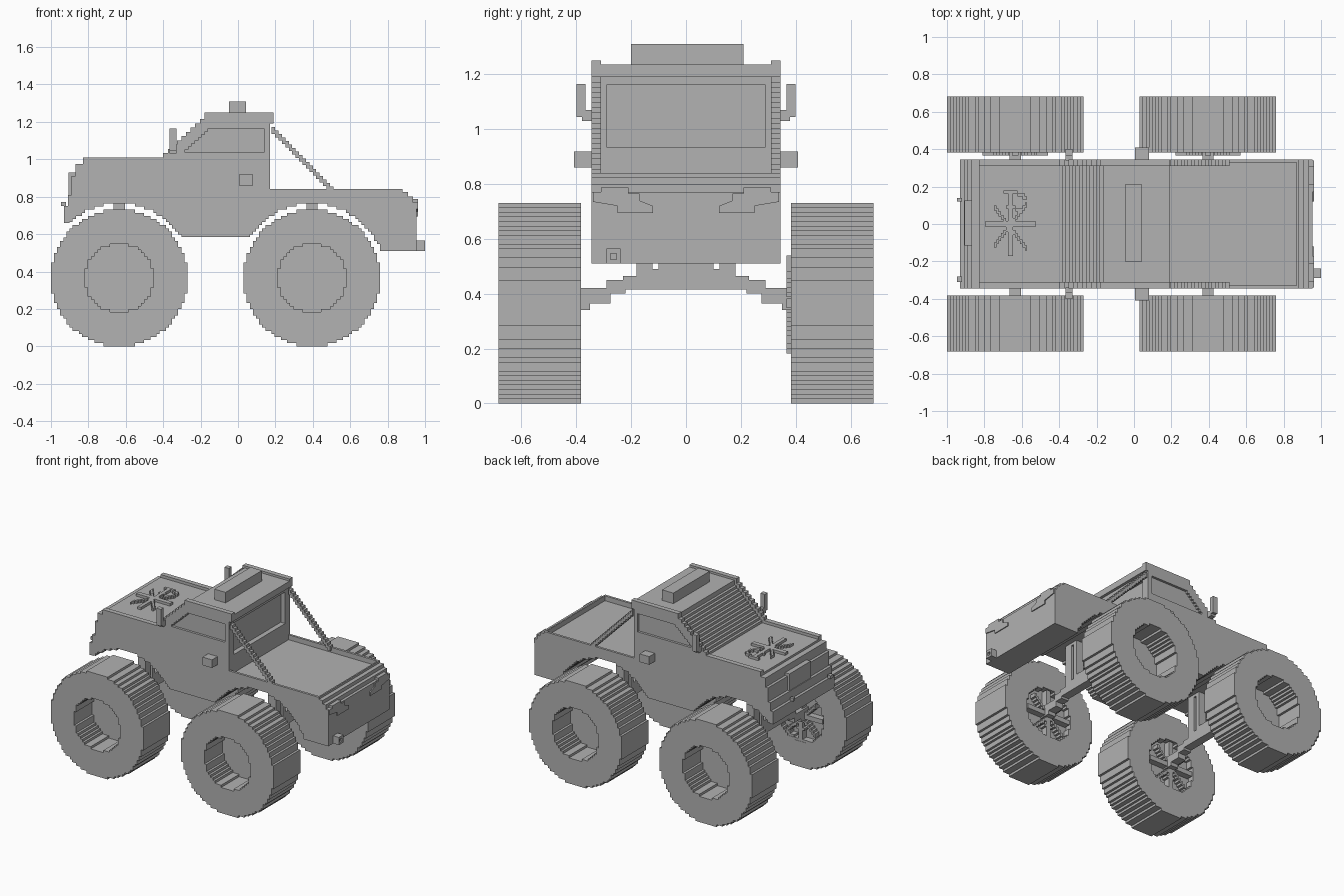
import bpy, bmesh
from math import sqrt

if "Cube" in bpy.data.objects:
    bpy.data.objects.remove(bpy.data.objects["Cube"])

grey = bpy.data.materials.new("plain_grey")
grey.use_nodes = True
colour = (0.445, 0.445, 0.445, 1)
grey.diffuse_color = colour
grey.node_tree.nodes["Principled BSDF"].inputs["Base Color"].default_value = colour

STEP = 0.0166            # size of one small block
AXLE_Z = 22 * STEP       # wheel centre height
AXLES = {"front": -0.635, "rear": 0.395}
SIDES = {"left": 1, "right": -1}


def prism(name, loops, axis, lo, hi):
    """Extrude an outline (plus optional holes) along an axis."""
    lo, hi = sorted((lo, hi))
    k = "xyz".index(axis)
    place = lambda u, v, d: [(d, u, v), (u, d, v), (u, v, d)][k]
    bm = bmesh.new()
    edges = []
    for loop in loops:
        clean = [p for i, p in enumerate(loop) if p != loop[i - 1]]
        vs = [bm.verts.new(place(u, v, lo)) for u, v in clean]
        edges += [bm.edges.new((vs[i - 1], vs[i])) for i in range(len(vs))]
    bmesh.ops.triangle_fill(bm, use_beauty=True, edges=edges, normal=place(0, 0, 1))
    new = bmesh.ops.extrude_face_region(bm, geom=bm.faces[:])["geom"]
    bmesh.ops.translate(bm, vec=place(0, 0, hi - lo),
                        verts=[g for g in new if isinstance(g, bmesh.types.BMVert)])
    bmesh.ops.recalc_face_normals(bm, faces=bm.faces[:])
    mesh = bpy.data.meshes.new(name)
    bm.to_mesh(mesh)
    bm.free()
    mesh.materials.append(grey)
    ob = bpy.data.objects.new(name, mesh)
    bpy.context.collection.objects.link(ob)
    return ob


def rect(u0, u1, v0, v1):
    return [(u0, v0), (u1, v0), (u1, v1), (u0, v1)]


def box(name, x0, x1, y0, y1, z0, z1):
    return prism(name, [rect(x0, x1, z0, z1)], "y", y0, y1)


def disc(n, cu, cv, su=STEP, sv=STEP):
    """Blocky circle outline, n blocks in radius."""
    right, left = [], []
    for j in range(-n, n):
        w = round(sqrt(n * n - (j + 0.5) ** 2))
        for h in (j, j + 1):
            right.append((cu + w * su, cv + h * sv))
            left.append((cu - w * su, cv + h * sv))
    return right + left[::-1]


def steps(a, b, n):
    """Staircase from a to b, rising before running."""
    pts = [a]
    for i in range(1, n + 1):
        u = a[0] + (b[0] - a[0]) * i / n
        v = a[1] + (b[1] - a[1]) * i / n
        pts += [(pts[-1][0], v), (u, v)]
    return pts


def stair_bar(name, a, b, n, thick, axis, lo, hi):
    top = steps(a, b, n)
    return prism(name, [top + [(u, v - thick) for u, v in top[::-1]]], axis, lo, hi)


def web(name, cu, cv, su, sv, axis, lo, hi):
    """Blocky rings and spokes, used for hubs and the bonnet ornament."""
    for n in (11, 6):
        prism(f"{name}_ring_{n}", [disc(n, cu, cv, su, sv), disc(n - 1, cu, cv, su, sv)],
              axis, lo, hi)
    r = 10.5
    prism(name + "_spoke_a", [rect(cu - r * su, cu + r * su, cv - sv, cv + sv)], axis, lo, hi)
    prism(name + "_spoke_b", [rect(cu - su, cu + su, cv - r * sv, cv + r * sv)], axis, lo, hi)
    for s in (-1, 1):
        stair_bar(f"{name}_diagonal_{s}", (cu - 7 * su, cv - 7 * s * sv),
                  (cu + 7 * su, cv + 7 * s * sv), 14, 1.6 * sv, axis, lo, hi)


# Body outline pieces: underside with wheel arches, nose, tail
def arch(cx, z_right, z_left):
    pts = disc(24, cx, AXLE_Z)
    half = len(pts) // 2
    up = [p for p in pts[:half] if p[1] > z_right]
    down = [p for p in pts[half:] if p[1] > z_left]
    return [(up[0][0], z_right)] + up + down + [(down[-1][0], z_left)]


under = ([(0.955, 0.51)] + arch(AXLES["rear"], 0.51, 0.585)
         + arch(AXLES["front"], 0.585, 0.66))
nose = [(-0.93, 0.66), (-0.93, 0.75), (-0.91, 0.75), (-0.91, 0.81), (-0.89, 0.81),
        (-0.89, 0.91), (-0.87, 0.91), (-0.87, 0.975), (-0.83, 0.975)]
tail = [(0.88, 0.84), (0.88, 0.825), (0.91, 0.825), (0.91, 0.8), (0.935, 0.8),
        (0.935, 0.77), (0.955, 0.77)]
cab = ([(-0.83, 1.01)] + steps((-0.4, 1.01), (-0.18, 1.215), 9)
       + [(-0.18, 1.25), (0.19, 1.25), (0.19, 1.19), (0.17, 1.19)])
inner_cab = ([(-0.83, 0.99)] + steps((-0.385, 0.99), (-0.165, 1.2), 12)
             + [(-0.165, 1.235), (0.135, 1.235)])
bed = [(0.87, 0.805), (0.87, 0.84)]
window = ([(0.14, 1.035), (0.14, 1.165)] + steps((-0.16, 1.165), (-0.3, 1.035), 8))

prism("body_core", [under + nose + inner_cab + [(0.135, 0.805)] + bed + tail],
      "y", -0.31, 0.31)
for side, s in SIDES.items():
    prism(side + "_inner_panel", [under + nose + cab + [(0.17, 0.805)] + bed + tail],
          "y", s * 0.31, s * 0.328)
    prism(side + "_outer_panel", [under + nose + cab + [(0.17, 0.84)] + tail, window],
          "y", s * 0.328, s * 0.345)
    # Bed struts, mirrors and side boxes
    stair_bar(side + "_bed_strut", (0.18, 1.19), (0.51, 0.855), 18, 0.035,
              "y", s * 0.31, s * 0.345)
    box(side + "_mirror_arm", -0.365, -0.33, s * 0.34, s * 0.38, 1.03, 1.07)
    box(side + "_mirror", -0.365, -0.33, s * 0.367, s * 0.4, 1.045, 1.165)
    box(side + "_side_box", 0.005, 0.08, s * 0.34, s * 0.408, 0.86, 0.918)
    # Tail lamps
    lamp = [(0.12, 0.695), (0.25, 0.695), (0.25, 0.72), (0.34, 0.735), (0.34, 0.77),
            (0.31, 0.77), (0.31, 0.787), (0.21, 0.787), (0.21, 0.765), (0.17, 0.765),
            (0.17, 0.74), (0.12, 0.72)]
    prism(side + "_tail_lamp", [[(s * u, v) for u, v in lamp]], "x", 0.93, 0.962)

# Cab rear wall with inset window, roof lip and roof box
prism("cab_rear_wall", [rect(-0.31, 0.31, 0.805, 1.235), rect(-0.29, 0.29, 0.935, 1.16)],
      "x", 0.135, 0.17)
box("roof_lip", 0.17, 0.19, -0.31, 0.31, 1.19, 1.235)
box("roof_box", -0.047, 0.042, -0.2, 0.21, 1.23, 1.31)

# Nose details, hitch and bonnet ornament
box("grille", -0.905, -0.8, -0.115, 0.125, 0.79, 0.93)
box("nose_tab_left", -0.947, -0.92, 0.12, 0.14, 0.75, 0.772)
box("nose_tab_right", -0.947, -0.92, -0.31, -0.28, 0.75, 0.772)
prism("hitch", [rect(-0.29, -0.238, 0.51, 0.565), rect(-0.275, -0.253, 0.525, 0.547)],
      "x", 0.95, 1.0)
box("hitch_core", 0.95, 0.985, -0.28, -0.248, 0.52, 0.55)
web("bonnet_ornament", -0.66, 0, 0.0127, 0.0164, "z", 0.985, 1.008)

# Axles, suspension and wheels
for end, cx in AXLES.items():
    x0, x1 = cx - 0.03, cx + 0.03
    box(end + "_axle_block", x0, x1, -0.2, 0.2, 0.415, 0.465)
    box(end + "_axle_centre", x0, x1, -0.1, 0.1, 0.46, 0.51)
    for side, s in SIDES.items():
        name = f"{end}_{side}"
        arm = [(0.18, 0.415), (0.22, 0.415), (0.22, 0.4), (0.275, 0.4), (0.275, 0.365),
               (0.35, 0.365), (0.35, 0.34), (0.44, 0.34), (0.44, 0.42), (0.29, 0.42),
               (0.29, 0.45), (0.23, 0.45), (0.23, 0.465), (0.18, 0.465)]
        prism(name + "_axle_arm", [[(s * u, v) for u, v in arm]], "x", x0, x1)
        prism(name + "_suspension", [rect(s * 0.07, s * 0.18, 0.46, 0.78),
                                     rect(s * 0.1, s * 0.122, 0.49, 0.745)], "x", x0, x1)
        prism(name + "_tyre", [disc(22, cx, AXLE_Z), disc(11, cx, AXLE_Z)],
              "y", s * 0.383, s * 0.683)
        prism(name + "_rim", [disc(11, cx, AXLE_Z)], "y", s * 0.43, s * 0.48)
        web(name + "_hub", cx, AXLE_Z, STEP, STEP, "y",
            0.367 if s > 0 else -0.385, s * 0.435)
